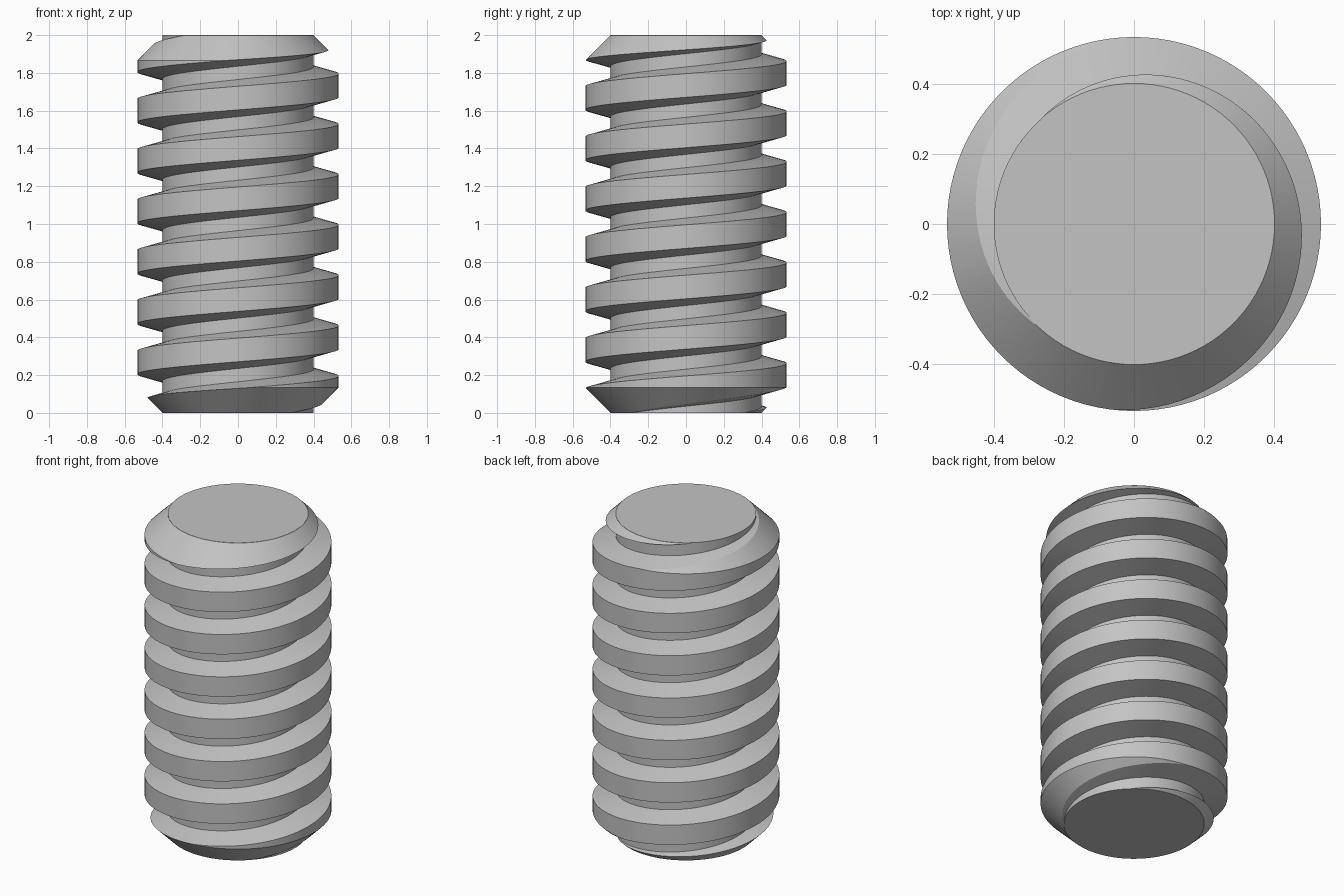
import bpy
import bmesh
from math import cos, sin, pi, radians

cube = bpy.data.objects.get("Cube")
if cube:
    bpy.data.objects.remove(cube, do_unlink=True)

SEG = 96              # steps per turn
LENGTH = 2.0
ROOT = 0.4            # core radius
PITCH = LENGTH / 7.5
CREST = ROOT + PITCH / 2
HALF_CREST = 0.0625
SLOPE = 0.268         # flank slope, 15 degrees

steel = bpy.data.materials.new("steel grey")
steel.use_nodes = True
steel.diffuse_color = (0.55, 0.55, 0.55, 1)
steel.node_tree.nodes["Principled BSDF"].inputs["Base Color"].default_value = (0.55, 0.55, 0.55, 1)


def skin(name, rings, closed_path):
    """Join rings of points into a solid, capping the open sides."""
    bm = bmesh.new()
    loops = [[bm.verts.new(p) for p in ring] for ring in rings]
    for a, b in zip(loops, loops[1:]):
        n = len(a)
        for i in range(n):
            j = (i + 1) % n
            bm.faces.new((a[i], a[j], b[j], b[i]))
    bm.faces.new(loops[0])
    bm.faces.new(loops[-1])
    bmesh.ops.recalc_face_normals(bm, faces=bm.faces)
    mesh = bpy.data.meshes.new(name)
    bm.to_mesh(mesh)
    bm.free()
    mesh.materials.append(steel)
    obj = bpy.data.objects.new(name, mesh)
    bpy.context.collection.objects.link(obj)
    return obj


def lathe(name, profile):
    angles = [2 * pi * i / SEG for i in range(SEG)]
    return skin(name, [[(r * cos(a), r * sin(a), z) for a in angles] for r, z in profile], True)


def activate(obj):
    bpy.ops.object.select_all(action='DESELECT')
    obj.select_set(True)
    bpy.context.view_layer.objects.active = obj


# Core rod
core = lathe("core_rod", [(ROOT, 0), (ROOT, LENGTH)])

# Right-handed trapezoidal thread, run past both ends
inner = ROOT - 0.02
half_root = HALF_CREST + (CREST - inner) * SLOPE
section = [(inner, -half_root), (CREST, -HALF_CREST), (CREST, HALF_CREST), (inner, half_root)]
rings = []
for k in range(int(-1.5 * SEG), 8 * SEG + 1):
    turn = k / SEG
    a = 2 * pi * turn
    mid = PITCH * (turn + 0.5)
    rings.append([(r * cos(a), r * sin(a), mid + dz) for r, dz in section])
thread = skin("screw_thread", rings, False)

# Envelope that trims the thread ends to 45 degree chamfers
gap, wide = 0.001, 0.2
envelope = lathe("chamfer_cutter", [
    (ROOT + gap, gap), (ROOT + wide, wide),
    (ROOT + wide, LENGTH - wide), (ROOT + gap, LENGTH - gap)])
envelope.hide_render = True
trim = thread.modifiers.new("end_chamfers", 'BOOLEAN')
trim.operation = 'INTERSECT'
trim.solver = 'EXACT'
trim.object = envelope
activate(thread)
bpy.ops.object.modifier_apply(modifier=trim.name)
bpy.data.objects.remove(envelope, do_unlink=True)

# Smooth curved faces, keep thread edges crisp
for obj in (core, thread):
    activate(obj)
    bpy.ops.object.shade_smooth_by_angle(angle=radians(20))
